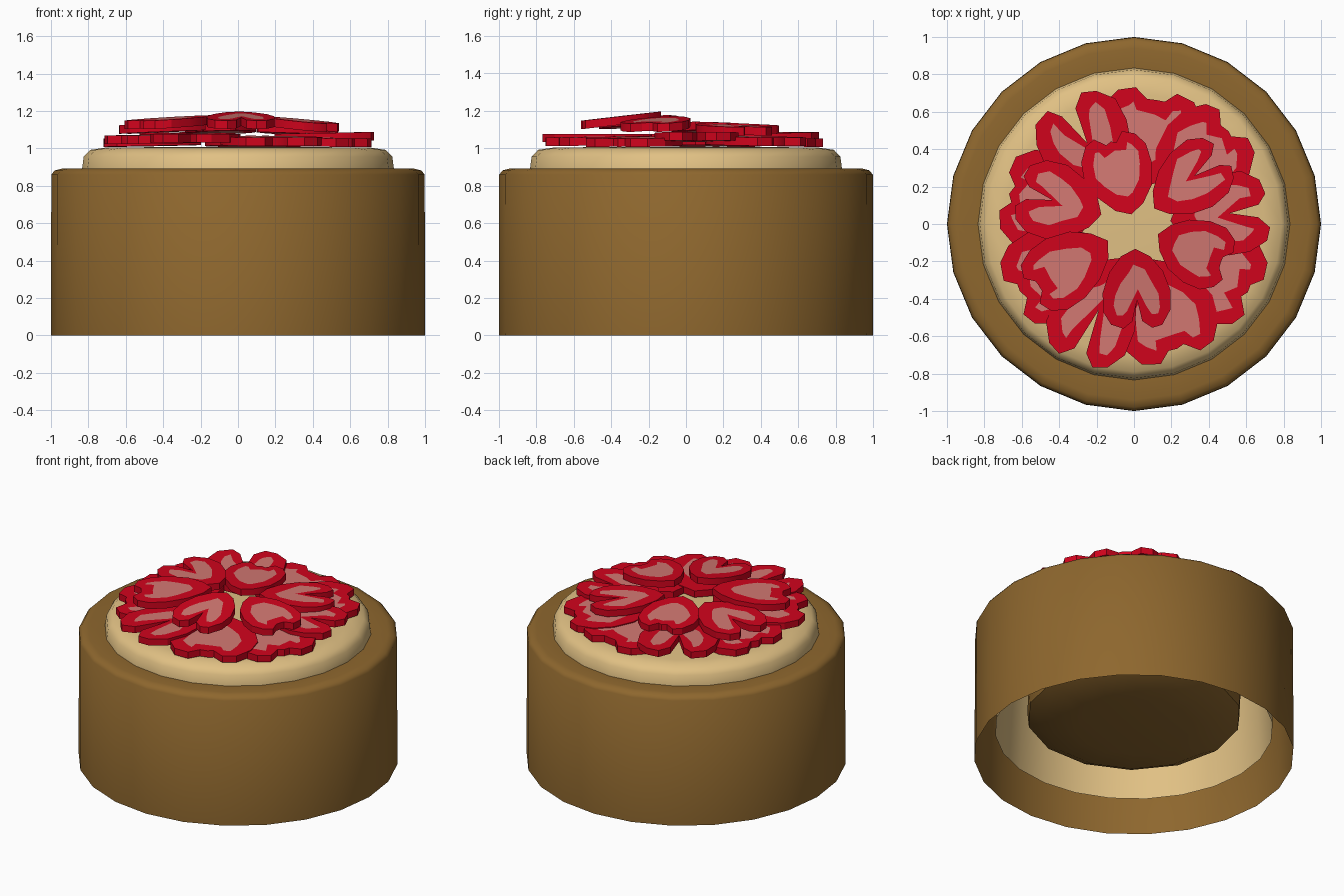
import bpy, bmesh, math, random
from mathutils import Matrix

random.seed(4)
cube = bpy.data.objects.get("Cube")
if cube:
    bpy.data.objects.remove(cube, do_unlink=True)


def material(name, rgb):
    m = bpy.data.materials.new(name)
    m.use_nodes = True
    m.diffuse_color = (*rgb, 1)
    bsdf = m.node_tree.nodes["Principled BSDF"]
    bsdf.inputs["Base Color"].default_value = (*rgb, 1)
    bsdf.inputs["Roughness"].default_value = 0.8
    return m


BROWN = material("baked brown", (0.27, 0.135, 0.027))
CREAM = material("cream", (0.75, 0.53, 0.23))
RED = material("berry red", (0.64, 0.001, 0.012))
PINK = material("berry pink", (0.65, 0.19, 0.17))


def add_object(name, bm, mats, smooth_angle):
    mesh = bpy.data.meshes.new(name)
    bm.normal_update()
    bm.to_mesh(mesh)
    bm.free()
    ob = bpy.data.objects.new(name, mesh)
    bpy.context.collection.objects.link(ob)
    for m in mats:
        mesh.materials.append(m)
    bpy.ops.object.select_all(action='DESELECT')
    ob.select_set(True)
    bpy.context.view_layer.objects.active = ob
    bpy.ops.object.shade_smooth_by_angle(angle=math.radians(smooth_angle))
    return ob


def lathe(name, profile, mat, sides=24):
    """Revolve (radius, height) points, listed from bottom to top; radius 0 closes the end."""
    bm = bmesh.new()
    rings = []
    for r, z in profile:
        rings.append([bm.verts.new((r * math.cos(i * math.tau / sides),
                                    r * math.sin(i * math.tau / sides), z))
                      for i in range(sides)])
    for a, b in zip(rings, rings[1:]):
        for i in range(sides):
            j = (i + 1) % sides
            bm.faces.new((a[i], a[j], b[j], b[i]))
    bmesh.ops.remove_doubles(bm, verts=bm.verts, dist=0.0001)
    return add_object(name, bm, [mat], 50)


# Cake body: open crust, cream layer inside it, rounded sponge base
lathe("crust", [(1, 0), (0.998, 0.86), (0.98, 0.882), (0.94, 0.892), (0.81, 0.885)], BROWN)
lathe("cream_layer", [(0.87, 0.18), (0.835, 0.88), (0.825, 0.955), (0.79, 0.992),
                      (0.7, 1.005), (0, 1.008)], CREAM)
lathe("sponge_base", [(0, 0.19), (0.35, 0.2), (0.57, 0.225), (0.67, 0.275), (0.68, 0.38)],
      BROWN, 14)

# Half outlines of a berry slice: skin edge and flesh edge, tip first
SKIN = [(0, 0), (0.2, 0.1), (0.38, 0.3), (0.48, 0.55), (0.47, 0.78), (0.36, 0.95),
        (0.2, 1), (0.08, 0.9)]
FLESH = [(0, 0.22), (0.11, 0.28), (0.24, 0.41), (0.32, 0.57), (0.32, 0.73), (0.27, 0.83),
         (0.2, 0.85), (0.15, 0.75)]


def outline(half, notch, jitter):
    pts = half + [(0, notch)] + [(-u, v) for u, v in reversed(half[1:])]
    return [(u + random.uniform(-jitter, jitter), v + random.uniform(-jitter, jitter))
            for u, v in pts]


def berry_slice(name, angle, inner, outer, width, z, tilt, notch, thick=0.045):
    """Heart-shaped slice, tip toward the cake centre, outer end dropped by tilt."""
    bm = bmesh.new()
    skin = outline(SKIN, notch, 0.012)
    flesh = outline(FLESH, notch - 0.13, 0.03)
    length = outer - inner

    def ring(pts, h):
        return [bm.verts.new((inner + v * length, u * width,
                              z + h + tilt * (0.5 - v))) for u, v in pts]

    rings = [ring(flesh, -thick / 2), ring(skin, -thick / 2),
             ring(skin, thick / 2), ring(flesh, thick / 2)]
    n = len(skin)
    for a, b in zip(rings, rings[1:]):
        for i in range(n):
            j = (i + 1) % n
            bm.faces.new((a[j], a[i], b[i], b[j]))
    for face_ring in (rings[0], rings[-1][::-1]):
        bm.faces.new(face_ring).material_index = 1
    bmesh.ops.recalc_face_normals(bm, faces=bm.faces)
    bm.transform(Matrix.Rotation(math.radians(angle), 4, 'Z'))
    return add_object(name, bm, [RED, PINK], 30)


# Lower ring: angle, outer radius, width, height, tilt, notch depth
LOWER = [(6, 0.72, 0.46, 1.06, -0.01, 0.6), (45, 0.75, 0.52, 1.04, 0.01, 0.93),
         (80, 0.72, 0.56, 1.035, 0.01, 0.92), (120, 0.75, 0.52, 1.06, -0.01, 0.55),
         (166, 0.72, 0.54, 1.035, 0.01, 0.94), (211, 0.75, 0.52, 1.05, 0.01, 0.93),
         (247, 0.79, 0.48, 1.055, 0, 0.5), (289, 0.75, 0.56, 1.04, 0.01, 0.93),
         (329, 0.75, 0.54, 1.035, 0.01, 0.93)]
for k, (angle, outer, width, z, tilt, notch) in enumerate(LOWER):
    berry_slice(f"lower_berry_slice_{k + 1}", angle, 0.2, outer, width, z, tilt, notch)

# Upper ring: angle, inner radius, outer radius, width, height, tilt, notch depth
UPPER = [(38, 0.14, 0.6, 0.38, 1.1, 0.02, 0.6), (106, 0.05, 0.49, 0.39, 1.11, 0.02, 0.93),
         (164, 0.18, 0.64, 0.42, 1.11, 0.02, 0.6), (213, 0.17, 0.65, 0.4, 1.14, 0.03, 0.9),
         (272, 0.13, 0.56, 0.38, 1.15, 0.05, 0.65), (336, 0.14, 0.55, 0.38, 1.13, 0.04, 0.9)]
for k, (angle, inner, outer, width, z, tilt, notch) in enumerate(UPPER):
    berry_slice(f"upper_berry_slice_{k + 1}", angle, inner, outer, width, z, tilt, notch)
